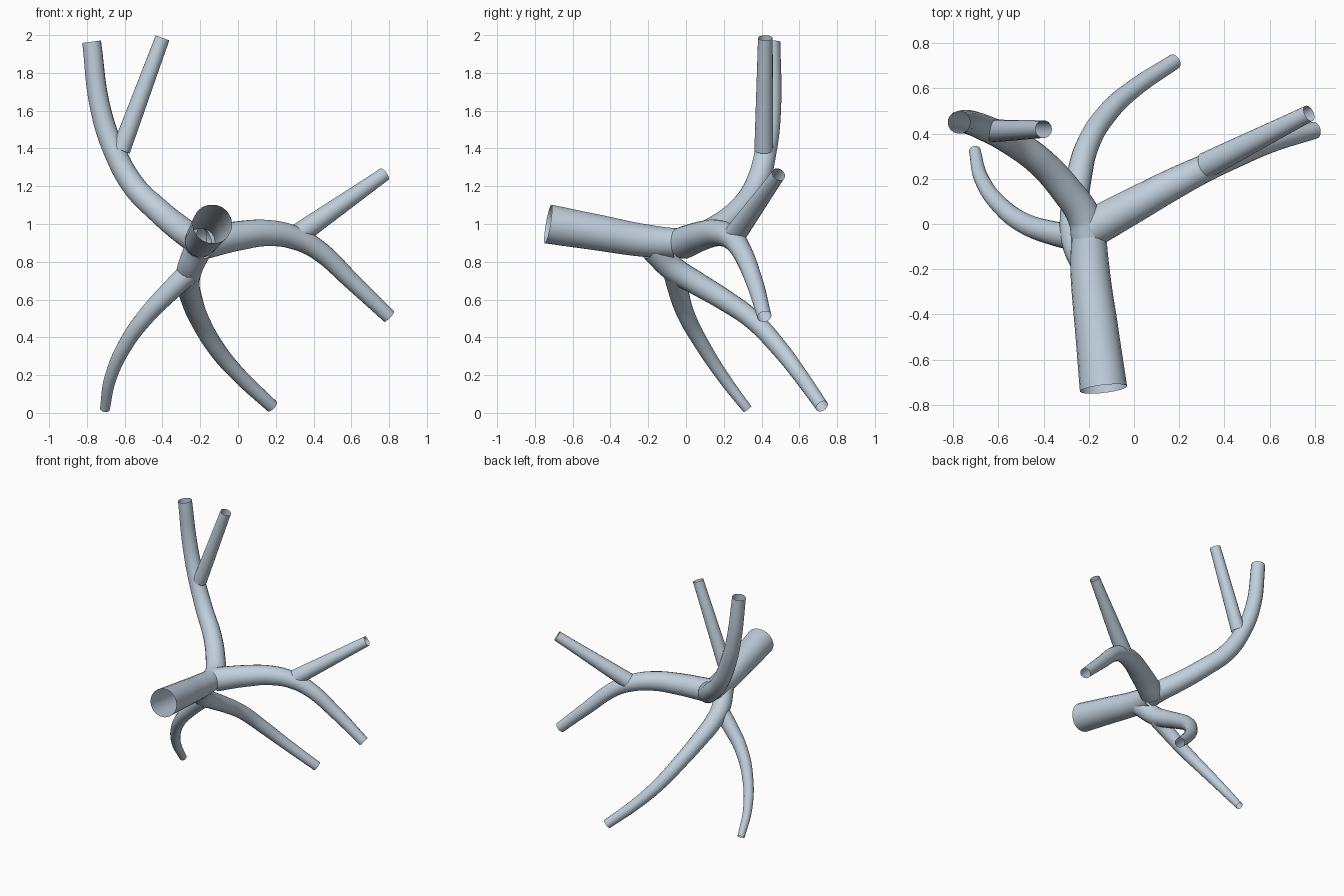
import bpy

cube = bpy.data.objects.get("Cube")
if cube:
    bpy.data.objects.remove(cube, do_unlink=True)

# One pale blue-grey material
mat = bpy.data.materials.new("pale_blue_grey")
mat.use_nodes = True
colour = (0.53, 0.63, 0.72, 1)
mat.diffuse_color = colour
mat.node_tree.nodes["Principled BSDF"].inputs["Base Color"].default_value = colour


def tube(name, start_radius, end_radius, points):
    """Open, smoothly curved tube tapering evenly along its path."""
    curve = bpy.data.curves.new(name, "CURVE")
    curve.dimensions = "3D"
    curve.bevel_depth = 1.0
    curve.bevel_resolution = 7
    curve.resolution_u = 10
    curve.use_fill_caps = False
    spline = curve.splines.new("BEZIER")
    spline.bezier_points.add(len(points) - 1)
    for i, (bp, co) in enumerate(zip(spline.bezier_points, points)):
        bp.co = co
        bp.handle_left_type = bp.handle_right_type = "AUTO"
        t = i / (len(points) - 1)
        bp.radius = start_radius + (end_radius - start_radius) * t
    obj = bpy.data.objects.new(name, curve)
    bpy.context.collection.objects.link(obj)
    curve.materials.append(mat)
    bpy.ops.object.select_all(action="DESELECT")
    obj.select_set(True)
    bpy.context.view_layer.objects.active = obj
    bpy.ops.object.convert(target="MESH")
    bpy.ops.object.shade_smooth()


# Wide inlet, running on into the tall right branch
tube("main_trunk", 0.105, 0.078, [
    (-0.135, -0.73, 1.0), (-0.165, -0.47, 0.955),
    (-0.195, -0.2, 0.91), (-0.2, -0.06, 0.9)])
tube("right_upper_branch", 0.078, 0.05, [
    (-0.2, -0.06, 0.9), (-0.22, 0.03, 0.915), (-0.3, 0.15, 0.97),
    (-0.42, 0.28, 1.07), (-0.55, 0.37, 1.2), (-0.66, 0.425, 1.4),
    (-0.73, 0.45, 1.62), (-0.775, 0.45, 1.965)])
tube("right_upper_twig", 0.05, 0.039, [
    (-0.62, 0.412, 1.39), (-0.4, 0.42, 1.985)])

# Left branch and its side twig
tube("left_branch", 0.086, 0.038, [
    (-0.18, -0.015, 0.9), (0, 0.083, 0.937), (0.16, 0.17, 0.952),
    (0.3, 0.24, 0.927), (0.42, 0.29, 0.865), (0.6, 0.36, 0.7),
    (0.8, 0.415, 0.51)])
tube("left_twig", 0.058, 0.037, [
    (0.32, 0.26, 0.945), (0.775, 0.49, 1.263)])

# Lower stem sweeping to the back, and its right fork
tube("back_lower_branch", 0.073, 0.035, [
    (-0.21, -0.17, 0.87), (-0.255, -0.07, 0.765), (-0.265, 0.05, 0.69),
    (-0.245, 0.2, 0.6), (-0.205, 0.35, 0.495), (-0.11, 0.5, 0.335),
    (0.0, 0.6, 0.205), (0.18, 0.72, 0.035)])
tube("right_lower_branch", 0.06, 0.026, [
    (-0.26, -0.06, 0.74), (-0.36, -0.04, 0.645), (-0.48, 0.0, 0.52),
    (-0.59, 0.08, 0.37), (-0.675, 0.2, 0.185), (-0.705, 0.325, 0.02)])
